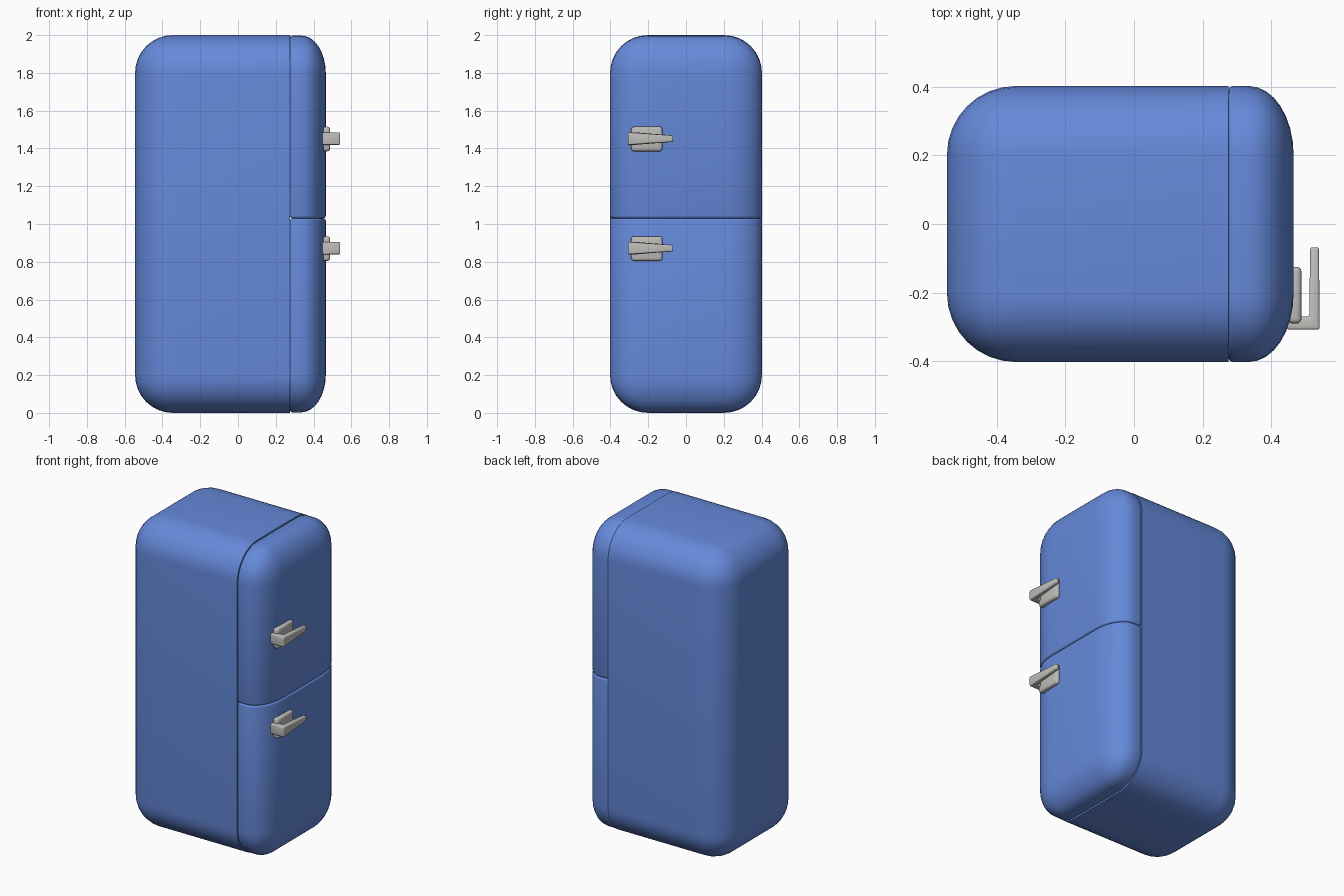
import bpy, bmesh, math
from mathutils import Vector

if "Cube" in bpy.data.objects:
    bpy.data.objects.remove(bpy.data.objects["Cube"])


def material(name, rgb):
    m = bpy.data.materials.new(name)
    m.diffuse_color = (*rgb, 1)
    m.use_nodes = True
    m.node_tree.nodes["Principled BSDF"].inputs["Base Color"].default_value = m.diffuse_color
    return m


BLUE = material("enamel blue", (0.13, 0.25, 0.70))
STEEL = material("brushed steel", (0.52, 0.51, 0.49))


def finish(bm, name, mat):
    bmesh.ops.recalc_face_normals(bm, faces=bm.faces)
    me = bpy.data.meshes.new(name)
    bm.to_mesh(me)
    bm.free()
    ob = bpy.data.objects.new(name, me)
    bpy.context.collection.objects.link(ob)
    me.materials.append(mat)
    bpy.ops.object.select_all(action='DESELECT')
    ob.select_set(True)
    bpy.context.view_layer.objects.active = ob
    bpy.ops.object.shade_smooth_by_angle(angle=math.radians(40))
    return ob


def box(lo, hi, radius, segments):
    bm = bmesh.new()
    bmesh.ops.create_cube(bm, size=1)
    for v in bm.verts:
        v.co = Vector([lo[i] + (v.co[i] + 0.5) * (hi[i] - lo[i]) for i in range(3)])
    bmesh.ops.bevel(bm, geom=bm.edges[:], offset=radius, segments=segments,
                    profile=0.5, affect='EDGES')
    return bm


def cut(bm, co, no):
    """Remove everything on the +no side and cap the hole."""
    r = bmesh.ops.bisect_plane(bm, geom=bm.verts[:] + bm.edges[:] + bm.faces[:],
                               plane_co=co, plane_no=no, clear_outer=True)
    edges = [e for e in r['geom_cut'] if isinstance(e, bmesh.types.BMEdge)]
    bmesh.ops.contextual_create(bm, geom=edges)


Y, R, SEAM, FRONT, SPLIT = 0.402, 0.2, 0.275, 0.465, 1.03

# cabinet: rounded at the back, flat where the doors meet it
bm = box((-0.545, -Y, 0), (1.0, Y, 2), R, 8)
cut(bm, (SEAM, 0, 0), (1, 0, 0))
finish(bm, "cabinet", BLUE)

# doors: a shallower rounded shell, split in two with softened rims
for name, side in (("upper_door", -1), ("lower_door", 1)):
    bm = box((-1.0, -Y, 0.003), (0, Y, 1.998), R, 8)
    for v in bm.verts:
        v.co.x = FRONT + v.co.x * 0.65
    cut(bm, (SEAM, 0, 0), (-1, 0, 0))
    cut(bm, (0, 0, SPLIT), (0, 0, side))
    bm.normal_update()
    rim = [e for e in bm.edges if len(e.link_faces) == 2
           and (all(abs(v.co.z - SPLIT) < 1e-4 for v in e.verts)
                or all(abs(v.co.x - SEAM) < 1e-4 for v in e.verts))]
    bmesh.ops.bevel(bm, geom=rim, offset=0.013, segments=3, profile=0.5,
                    affect='EDGES', clamp_overlap=True)
    finish(bm, name, BLUE)

# handles: back plate plus an L-shaped lever tapering to its tip
LEVER = [(0.445, -0.308), (0.541, -0.308), (0.539, -0.068),
         (0.513, -0.068), (0.511, -0.27), (0.445, -0.27)]
for name, z in (("upper", 1.45), ("lower", 0.87)):
    finish(box((0.45, -0.29, z - 0.065), (0.488, -0.125, z + 0.065), 0.014, 3),
           name + "_handle_plate", STEEL)

    bm = bmesh.new()
    rings = []
    for s in (-1, 1):
        rings.append([bm.verts.new((x, y, z + 0.002 + s * (0.033 if y < -0.2 else 0.017)))
                      for x, y in LEVER])
    a, b = rings
    n = len(LEVER)
    bm.faces.new(a[::-1])
    bm.faces.new(b)
    for i in range(n):
        j = (i + 1) % n
        bm.faces.new((a[i], a[j], b[j], b[i]))
    bmesh.ops.recalc_face_normals(bm, faces=bm.faces)
    bmesh.ops.bevel(bm, geom=bm.edges[:], offset=0.007, segments=3,
                    profile=0.5, affect='EDGES', clamp_overlap=True)
    finish(bm, name + "_handle_lever", STEEL)
